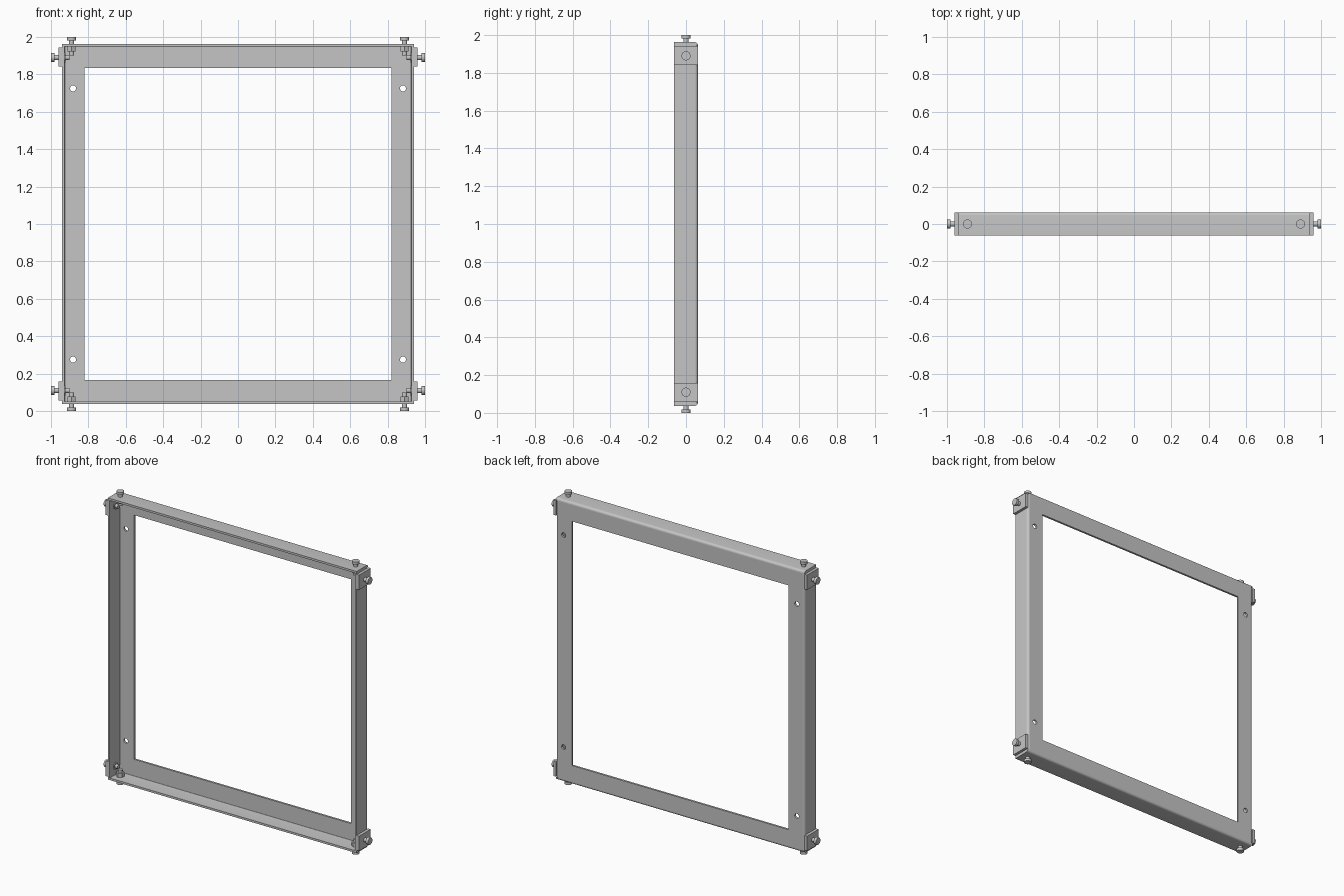
import bpy, bmesh
from math import sin, cos, pi, radians
from mathutils import Matrix, Vector

cube = bpy.data.objects.get("Cube")
if cube:
    bpy.data.objects.remove(cube, do_unlink=True)

steel = bpy.data.materials.new("light grey steel")
steel.use_nodes = True
grey = (0.56, 0.56, 0.56, 1)
steel.diffuse_color = grey
steel.node_tree.nodes["Principled BSDF"].inputs["Base Color"].default_value = grey

LIFT = Matrix.Translation((0, 0, 1))        # parts are laid out around the frame centre
ALONG_X = Matrix(((0, 0, 1, 0), (1, 0, 0, 0), (0, 1, 0, 0), (0, 0, 0, 1)))
ALONG_Y = Matrix(((1, 0, 0, 0), (0, 0, -1, 0), (0, 1, 0, 0), (0, 0, 0, 1)))
ALONG_Z = Matrix()
T = 0.014       # sheet thickness
R = 0.016       # outer bend radius
HALF_Y = 0.0625
WALL_X, WALL_Z = 0.941, 0.963
parts = []


def add_object(name, bm):
    bmesh.ops.remove_doubles(bm, verts=bm.verts, dist=1e-5)
    bmesh.ops.recalc_face_normals(bm, faces=bm.faces)
    mesh = bpy.data.meshes.new(name)
    bm.to_mesh(mesh)
    bm.free()
    mesh.materials.append(steel)
    obj = bpy.data.objects.new(name, mesh)
    bpy.context.collection.objects.link(obj)
    parts.append(obj)


def extrude(name, outlines, depth, turn, offset=(0, 0, 0)):
    """Fill closed outlines (inner ones become holes) and extrude both ways."""
    curve = bpy.data.curves.new(name + "_outline", "CURVE")
    curve.dimensions = "2D"
    curve.fill_mode = "BOTH"
    curve.extrude = depth / 2
    for points in outlines:
        spline = curve.splines.new("POLY")
        spline.points.add(len(points) - 1)
        for p, (u, v) in zip(spline.points, points):
            p.co = (u, v, 0, 1)
        spline.use_cyclic_u = True
    temp = bpy.data.objects.new(name + "_temp", curve)
    bpy.context.collection.objects.link(temp)
    graph = bpy.context.evaluated_depsgraph_get()
    mesh = bpy.data.meshes.new_from_object(temp.evaluated_get(graph))
    bm = bmesh.new()
    bm.from_mesh(mesh)
    bm.transform(LIFT @ Matrix.Translation(offset) @ turn)
    bpy.data.objects.remove(temp, do_unlink=True)
    bpy.data.meshes.remove(mesh)
    bpy.data.curves.remove(curve)
    add_object(name, bm)


def rect(hu, hv):
    return [(-hu, -hv), (hu, -hv), (hu, hv), (-hu, hv)]


def circle(cu, cv, r, n=20):
    return [(cu + r * cos(2 * pi * i / n), cv + r * sin(2 * pi * i / n)) for i in range(n)]


def arc(cu, cv, r, n=6):
    """Quarter arc from +u to +v."""
    return [(cu + r * cos(pi / 2 * i / n), cv + r * sin(pi / 2 * i / n)) for i in range(n + 1)]


def bent_strip(v_end, v_out, u_out):
    """Flat leg along u = u_out starting at v_end, folded round a quarter bend at v_out."""
    cu, cv = u_out - R, v_out - R
    return [(u_out, v_end)] + arc(cu, cv, R) + arc(cu, cv, R - T)[::-1] + [(u_out - T, v_end)]


# Back flange with its window and four mounting holes
holes = [circle(sx * 0.882, sz * 0.725, 0.016) for sx in (-1, 1) for sz in (-1, 1)]
extrude("back_flange",
        [rect(WALL_X - R, WALL_Z - R), rect(0.82, 0.835)] + holes,
        T, ALONG_Y, (0, HALF_Y - T / 2, 0))

# Side walls, folded forward from the flange
for s, side in ((1, "left"), (-1, "right")):
    profile = [(s * u, v) for u, v in bent_strip(-HALF_Y, HALF_Y, WALL_X)]
    extrude(side + "_wall", [profile], 2 * (WALL_Z - T), ALONG_Z)

# Top and bottom walls, folded forward from the flange
for s, level in ((1, "top"), (-1, "bottom")):
    profile = [(v, s * u) for u, v in bent_strip(-HALF_Y, HALF_Y, WALL_Z)]
    extrude(level + "_wall", [profile], 2 * WALL_X, ALONG_X)


def bolt(name, place, outward):
    """Round head, collar, inner nut and shank lined up on one axis."""
    bm = bmesh.new()
    aim = Vector(outward).to_track_quat("Z", "Y").to_matrix().to_4x4()
    for low, high, r, n in ((0.982, 1.0, 0.024, 24), (0.945, 0.984, 0.014, 20),
                            (0.922, 0.949, 0.026, 6), (0.902, 0.924, 0.014, 20)):
        move = Matrix.Translation((0, 0, (low + high) / 2))
        bmesh.ops.create_cone(bm, cap_ends=True, segments=n, radius1=r, radius2=r,
                              depth=high - low, matrix=LIFT @ Matrix.Translation(place) @ aim @ move)
    add_object(name, bm)


# Corner tabs lying flat on the side walls, and the corner bolts
TAB_T, TAB_LOW, TAB_HIGH = 0.019, 0.842, 0.943
for sz, level in ((1, "top"), (-1, "bottom")):
    for sx, side in ((1, "left"), (-1, "right")):
        corner = level + "_" + side
        extrude(corner + "_tab", [rect(TAB_T / 2, (TAB_HIGH - TAB_LOW) / 2)], 2 * HALF_Y, ALONG_Y,
                (sx * (WALL_X + TAB_T / 2), 0, sz * (TAB_LOW + TAB_HIGH) / 2))
        bolt(corner + "_upright_bolt", (sx * 0.89, 0, 0), (0, 0, sz))
        bolt(corner + "_side_bolt", (0, 0, sz * 0.89), (sx, 0, 0))

# Smooth the bends and round parts, keep the folds' ends sharp
bpy.ops.object.select_all(action="DESELECT")
for obj in parts:
    obj.select_set(True)
bpy.context.view_layer.objects.active = parts[0]
bpy.ops.object.shade_smooth_by_angle(angle=radians(35))
